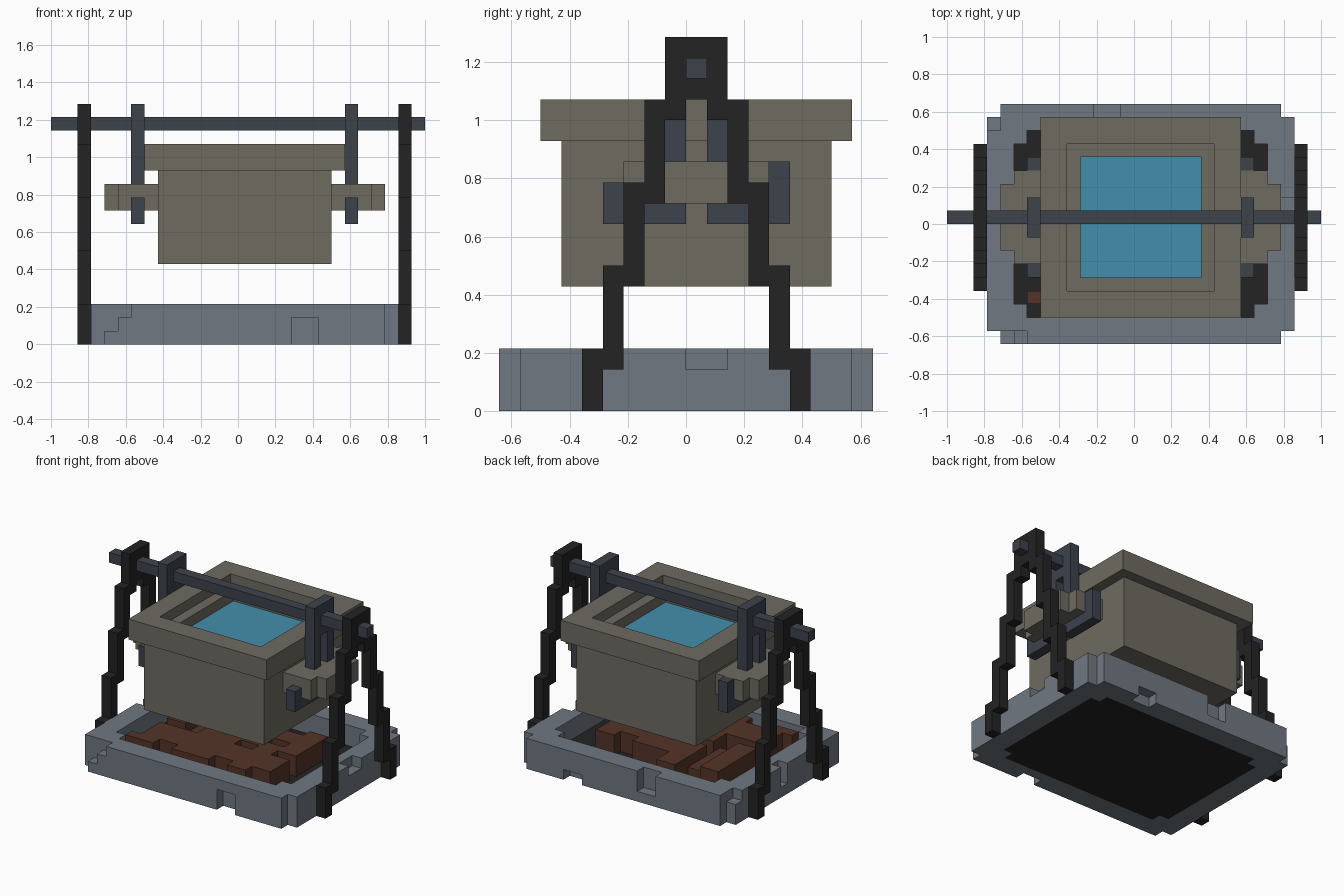
import bpy, bmesh, random
from mathutils import Vector

if "Cube" in bpy.data.objects:
    bpy.data.objects.remove(bpy.data.objects["Cube"])

U = 2 / 28                              # block size
ORIGIN = Vector((-1, -9 * U, 0))
random.seed(4)


def material(name, *rgb):
    m = bpy.data.materials.new(name)
    lin = [((c / 255 + 0.055) / 1.055) ** 2.4 for c in rgb]
    m.diffuse_color = (*lin, 1)
    m.use_nodes = True
    m.node_tree.nodes["Principled BSDF"].inputs["Base Color"].default_value = m.diffuse_color
    return m


STONE = material("grey stone", 112, 120, 129)
CLAY = material("brown clay", 110, 107, 97)
BLACK = material("black iron", 35, 35, 35)
STEEL = material("blue steel", 61, 66, 75)
WATER = material("water blue", 66, 143, 173)
EMBER = material("ember brown", 84, 52, 40)


def box(x0, x1, y0, y1, z0, z1):
    return {(x, y, z) for x in range(x0, x1) for y in range(y0, y1) for z in range(z0, z1)}


def mirror_x(cells):
    return {(28 - x, y, z) for x, y, z in cells}


def mirror_y(cells):
    return {(x, 18 - y, z) for x, y, z in cells}


def build(name, cells, mat):
    """Mesh the outer skin of a set of blocks."""
    bm = bmesh.new()
    verts = {}
    for c in sorted(cells):
        for axis in range(3):
            for side in (0, 1):
                n = list(c)
                n[axis] += 2 * side - 1
                if tuple(n) in cells:
                    continue
                ring = [(0, 0), (1, 0), (1, 1), (0, 1)]
                if not side:
                    ring.reverse()
                face = []
                for a, b in ring:
                    p = list(c)
                    p[axis] += side
                    p[(axis + 1) % 3] += a
                    p[(axis + 2) % 3] += b
                    p = tuple(p)
                    if p not in verts:
                        verts[p] = bm.verts.new(ORIGIN + Vector(p) * U)
                    face.append(verts[p])
                bm.faces.new(face)
    mesh = bpy.data.meshes.new(name)
    bm.to_mesh(mesh)
    bm.free()
    mesh.materials.append(mat)
    ob = bpy.data.objects.new(name, mesh)
    bpy.context.collection.objects.link(ob)


# Stone hearth ring with clipped corners and chipped edges
pit = box(5, 24, 3, 15, 0, 3) | box(6, 23, 2, 16, 0, 3)
hearth = (box(3, 26, 1, 17, 0, 3) | box(4, 25, 0, 18, 0, 3)) - pit
chips = [(4, 5, 0, 1, 1, 3), (5, 6, 0, 1, 2, 3), (18, 20, 0, 1, 0, 2),
         (25, 26, 9, 11, 2, 3), (11, 13, 17, 18, 1, 3), (19, 21, 17, 18, 0, 1),
         (3, 4, 16, 17, 2, 3), (3, 4, 9, 10, 1, 3)]
for c in chips:
    hearth -= box(*c)
build("hearth_ring", hearth, STONE)

# Sooty floor and glowing wood pile
build("hearth_floor", {c for c in pit if c[2] == 0}, BLACK)
embers = box(6, 7, 3, 4, 1, 3)
for x in range(7, 21, 2):
    front, back = random.randint(3, 5), random.randint(12, 15)
    gap = random.randint(7, 9)
    embers |= box(x, x + 2, front, gap, 1, 3)
    embers |= box(x, x + 2, gap + 1, back, 1, random.randint(2, 3))
build("embers", embers, EMBER)

# Clay pot with a stepped rim and side lugs
lug = box(4, 5, 7, 12, 10, 12) | box(5, 8, 6, 13, 10, 12)
pot = box(8, 21, 3, 16, 6, 13) | box(7, 22, 2, 17, 13, 15)
pot -= box(9, 20, 4, 15, 14, 15) | box(10, 19, 5, 14, 12, 14)
pot |= lug | mirror_x(lug)
build("pot", pot, CLAY)
build("water", box(10, 19, 5, 14, 12, 13), WATER)

# Stepped A-frame legs at both ends
leg = (box(2, 3, 4, 5, 0, 3) | box(2, 3, 5, 6, 2, 7) | box(2, 3, 6, 7, 6, 11)
       | box(2, 3, 7, 8, 10, 15) | box(2, 3, 8, 9, 14, 15))
bar = box(0, 28, 9, 10, 16, 17)
frame = (leg | mirror_y(leg) | box(2, 3, 8, 11, 15, 18)) - bar
build("left_frame", frame, BLACK)
build("right_frame", mirror_x(frame), BLACK)

# Cross bar and the hooks that carry the pot
build("cross_bar", bar, STEEL)
strand = box(6, 7, 8, 9, 12, 15) | box(6, 7, 5, 9, 9, 10) | box(6, 7, 5, 6, 9, 11)
hook = (strand | mirror_y(strand) | box(6, 7, 13, 14, 9, 12)
        | box(6, 7, 8, 11, 15, 18)) - bar
build("left_hook", hook, STEEL)
build("right_hook", mirror_x(hook), STEEL)
